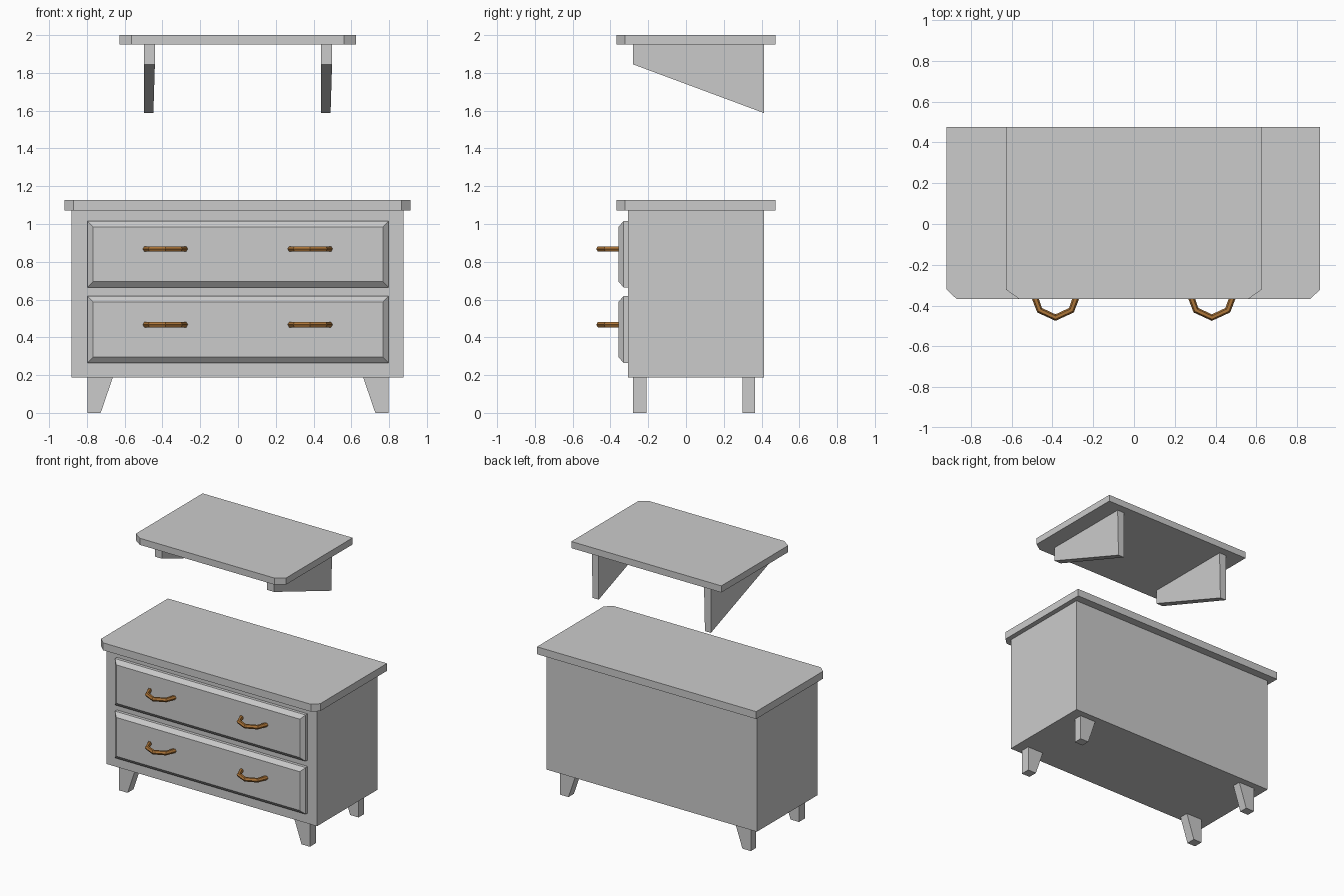
import bpy, bmesh
from mathutils import Vector

if "Cube" in bpy.data.objects:
    bpy.data.objects.remove(bpy.data.objects["Cube"])


def loft(name, rings):
    """Closed solid through two or more rings of equal point count."""
    bm = bmesh.new()
    loops = [[bm.verts.new(p) for p in ring] for ring in rings]
    n = len(loops[0])
    for a, b in zip(loops, loops[1:]):
        for i in range(n):
            j = (i + 1) % n
            bm.faces.new((a[i], a[j], b[j], b[i]))
    bm.faces.new(loops[0][::-1])
    bm.faces.new(loops[-1])
    bmesh.ops.recalc_face_normals(bm, faces=bm.faces)
    mesh = bpy.data.meshes.new(name)
    bm.to_mesh(mesh)
    bm.free()
    obj = bpy.data.objects.new(name, mesh)
    bpy.context.collection.objects.link(obj)
    return obj


def rect_xy(x0, x1, y0, y1, z):
    return [(x0, y0, z), (x1, y0, z), (x1, y1, z), (x0, y1, z)]


def rect_xz(x0, x1, z0, z1, y):
    return [(x0, y, z0), (x1, y, z0), (x1, y, z1), (x0, y, z1)]


def slab(name, x0, x1, y0, y1, z0, z1, cx, cy):
    """Board with clipped front corners."""
    outline = [(x0, y1), (x0, y0 + cy), (x0 + cx, y0),
               (x1 - cx, y0), (x1, y0 + cy), (x1, y1)]
    return loft(name, [[(x, y, z) for x, y in outline] for z in (z0, z1)])


# Dresser body and boards
loft("dresser_body", [rect_xy(-0.882, 0.876, -0.308, 0.414, z) for z in (0.187, 1.072)])
slab("dresser_top", -0.919, 0.913, -0.367, 0.475, 1.072, 1.128, 0.048, 0.045)
slab("wall_shelf", -0.628, 0.626, -0.367, 0.475, 1.95, 2.0, 0.064, 0.045)

# Legs, tapering on the inner side
for side, s in (("left", -1), ("right", 1)):
    for row, y0, y1 in (("front", -0.28, -0.21), ("back", 0.30, 0.365)):
        loft(f"{row}_{side}_leg", [rect_xy(s * 0.727, s * 0.797, y0, y1, 0.0),
                                   rect_xy(s * 0.662, s * 0.797, y0, y1, 0.19)])

# Shelf brackets, deeper toward the wall
for side, x, top_w, low_w in (("left", -0.498, 0.058, 0.05), ("right", 0.44, 0.058, 0.05)):
    loft(f"{side}_bracket", [
        [(x, -0.28, 1.95), (x, -0.28, 1.845), (x, 0.414, 1.587), (x, 0.414, 1.95)],
        [(x + top_w, -0.28, 1.95), (x + top_w, -0.28, 1.845),
         (x + low_w, 0.414, 1.587), (x + top_w, 0.414, 1.95)]])

# Handle material
bronze = bpy.data.materials.new("bronze")
bronze.diffuse_color = (0.42, 0.18, 0.04, 1.0)
bronze.use_nodes = True
bronze.node_tree.nodes["Principled BSDF"].inputs["Base Color"].default_value = bronze.diffuse_color

# Drawers with bevelled fronts, each with two bowed handles
ARC = [(-0.105, -0.35), (-0.078, -0.423), (0.0, -0.459), (0.078, -0.423), (0.105, -0.35)]
for level, z0, z1, hz in (("lower", 0.265, 0.618, 0.467), ("upper", 0.665, 1.015, 0.868)):
    b = 0.03
    loft(f"{level}_drawer", [
        rect_xz(-0.797, 0.797, z0, z1, -0.30),
        rect_xz(-0.797, 0.797, z0, z1, -0.331),
        rect_xz(-0.797 + b, 0.797 - b, z0 + b, z1 - b, -0.357)])
    for side, hx in (("left", -0.385), ("right", 0.382)):
        curve = bpy.data.curves.new(f"{level}_{side}_handle", "CURVE")
        curve.dimensions = "3D"
        curve.bevel_depth = 0.016
        curve.bevel_resolution = 1
        curve.use_fill_caps = True
        spline = curve.splines.new("POLY")
        spline.points.add(len(ARC) - 1)
        for point, (x, y) in zip(spline.points, ARC):
            point.co = (hx + x, y, hz, 1.0)
        handle = bpy.data.objects.new(curve.name, curve)
        bpy.context.collection.objects.link(handle)
        bpy.ops.object.select_all(action="DESELECT")
        handle.select_set(True)
        bpy.context.view_layer.objects.active = handle
        bpy.ops.object.convert(target="MESH")
        handle = bpy.context.object
        handle.data.materials.clear()
        handle.data.materials.append(bronze)
        bpy.ops.object.shade_flat()
